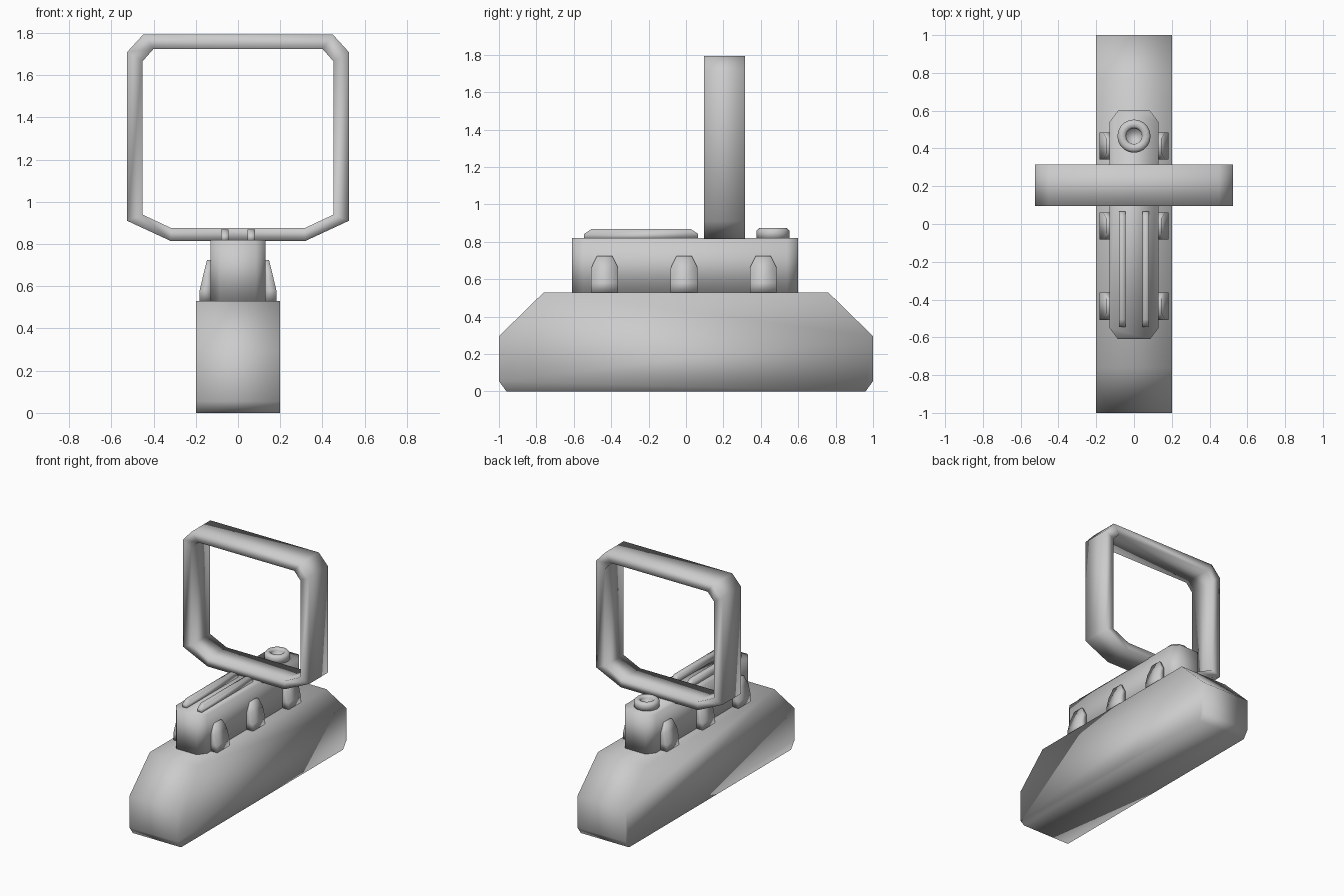
import bpy, bmesh, math
from mathutils import Vector

if "Cube" in bpy.data.objects:
    bpy.data.objects.remove(bpy.data.objects["Cube"])


def finish(name, bm):
    bmesh.ops.recalc_face_normals(bm, faces=bm.faces)
    for f in bm.faces:
        f.smooth = True
    me = bpy.data.meshes.new(name)
    bm.to_mesh(me)
    bm.free()
    ob = bpy.data.objects.new(name, me)
    bpy.context.collection.objects.link(ob)
    return ob


def loft(name, loops, closed=False):
    """Skin equal-length point loops; cap the ends, or join last to first."""
    bm = bmesh.new()
    rings = [[bm.verts.new(p) for p in loop] for loop in loops]
    pairs = list(zip(rings, rings[1:]))
    if closed:
        pairs.append((rings[-1], rings[0]))
    else:
        bm.faces.new(rings[0])
        bm.faces.new(rings[-1])
    n = len(rings[0])
    for a, b in pairs:
        for i in range(n):
            j = (i + 1) % n
            bm.faces.new((a[i], a[j], b[j], b[i]))
    return finish(name, bm)


# Base hull: side profile extruded across x
hull = [(-0.96, 0), (0.96, 0), (1, 0.055), (1, 0.295), (0.76, 0.53),
        (-0.76, 0.53), (-1, 0.295), (-1, 0.055)]
loft("base", [[(x, y, z) for y, z in hull] for x in (-0.2, 0.2)])

# Upper housing: chamfered plan extruded upwards
plan = [(-0.085, -0.61), (0.085, -0.61), (0.13, -0.55), (0.13, 0.54),
        (0.085, 0.6), (-0.085, 0.6), (-0.13, 0.54), (-0.13, -0.55)]
loft("housing", [[(x, y, z) for x, y in plan] for z in (0.53, 0.82)])

# Side buttresses: (z, half width, outer x) levels tapering upwards
levels = [(0.53, 0.072, 0.182), (0.58, 0.072, 0.182),
          (0.66, 0.072, 0.163), (0.725, 0.04, 0.147)]
for side in (-1, 1):
    for i, y in enumerate((-0.435, -0.01, 0.413)):
        loft(f"buttress_{'left' if side < 0 else 'right'}_{i + 1}",
             [[(side * 0.125, y - w, z), (side * x, y - w, z),
               (side * x, y + w, z), (side * 0.125, y + w, z)]
              for z, w, x in levels])

# Upright frame: outer and inner outlines joined front and back
outer_half = [(0.32, 0.815), (0.525, 0.91), (0.525, 1.71), (0.45, 1.792)]
inner_half = [(0.315, 0.875), (0.453, 0.94), (0.453, 1.665), (0.4, 1.725)]


def outline(half, y):
    pts = half + [(-x, z) for x, z in reversed(half)]
    return [(x, y, z) for x, z in pts]


loft("frame", [outline(outer_half, 0.095), outline(outer_half, 0.315),
               outline(inner_half, 0.315), outline(inner_half, 0.095)],
     closed=True)

# Twin top rails with sloped ends
rail = [(-0.545, 0.815), (0.065, 0.815), (0.065, 0.842), (0.025, 0.868),
        (-0.505, 0.868), (-0.545, 0.842)]
for side in (-1, 1):
    loft("rail_left" if side < 0 else "rail_right",
         [[(side * 0.0625 + d, y, z) for y, z in rail]
          for d in (-0.018, 0.018)])

# Round hatch ring: lathed profile with a recessed floor
ring = [(0.088, 0.815), (0.088, 0.858), (0.075, 0.873),
        (0.052, 0.873), (0.042, 0.86), (0.04, 0.825)]
steps = 20
loft("hatch_ring",
     [[(r * math.cos(2 * math.pi * k / steps),
        0.465 + r * math.sin(2 * math.pi * k / steps), z)
       for k in range(steps)] for r, z in ring])
